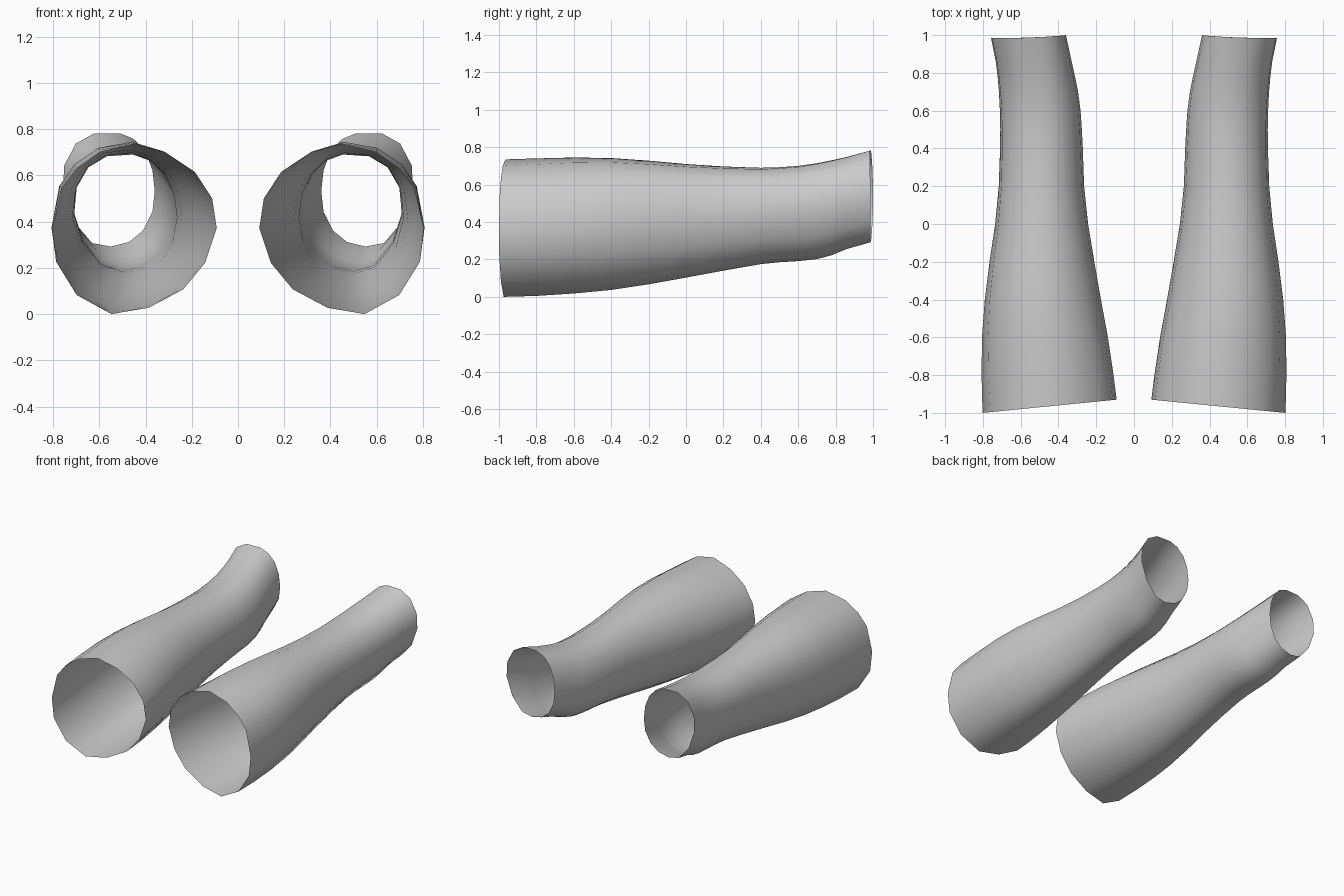
import bpy, bmesh

if "Cube" in bpy.data.objects:
    bpy.data.objects.remove(bpy.data.objects["Cube"])

# Cross-sections (x, z) of the wide front opening and the narrow back opening
FRONT = [(.55, .003), (.39, .03), (.24, .11), (.145, .225), (.095, .375),
         (.115, .505), (.19, .62), (.31, .70), (.455, .74), (.60, .705),
         (.70, .635), (.765, .55), (.805, .375), (.79, .23), (.70, .085)]
BACK = [(.55, .29), (.47, .31), (.41, .36), (.37, .44), (.36, .53),
        (.37, .62), (.40, .70), (.45, .755), (.51, .78), (.62, .78),
        (.70, .735), (.75, .64), (.755, .53), (.71, .40), (.63, .305)]

# Stations along the sleeve: y, inner x, outer x, bottom z, top z
STATIONS = [(-1.0, .092, .802, .000, .735), (-.8, .108, .807, .005, .74),
            (-.6, .138, .805, .018, .745), (-.4, .175, .79, .037, .742),
            (-.2, .21, .765, .067, .728), (0, .243, .735, .103, .71),
            (.2, .264, .716, .14, .697), (.4, .271, .709, .175, .69),
            (.5, .276, .708, .185, .693), (.6, .283, .71, .191, .70),
            (.7, .296, .715, .202, .714), (.78, .312, .722, .223, .73),
            (.86, .33, .732, .256, .748), (1.0, .36, .757, .292, .782)]


def unit(values):
    lo, hi = min(values), max(values)
    return [(v - lo) / (hi - lo) for v in values]


def section(t):
    """Blend the two openings, normalised to a unit box."""
    f = list(zip(*(unit(c) for c in zip(*FRONT))))
    b = list(zip(*(unit(c) for c in zip(*BACK))))
    mix = [[p[i] * (1 - t) + q[i] * t for p, q in zip(f, b)] for i in (0, 1)]
    return list(zip(unit(mix[0]), unit(mix[1])))


def sleeve(name, side):
    bm = bmesh.new()
    rings = []
    last = len(STATIONS) - 1
    for k, (y, xi, xo, zb, zt) in enumerate(STATIONS):
        ring = []
        for u, v in section((y + 1) / 2):
            dy = 0
            if k == 0:       # slanted front opening
                dy = .07 * (1 - u)
            elif k == last:  # slightly slanted back opening
                dy = -.014 * u - .006 * (2 * v - 1) ** 2
            ring.append(bm.verts.new((side * (xi + (xo - xi) * u), y + dy,
                                      zb + (zt - zb) * v)))
        rings.append(ring)
    n = len(FRONT)
    for a, b in zip(rings, rings[1:]):
        for i in range(n):
            j = (i + 1) % n
            quad = [a[i], a[j], b[j], b[i]]
            # keep normals facing outward on both sides
            face = bm.faces.new(quad if side < 0 else quad[::-1])
            face.smooth = True
    bm.normal_update()
    # bottom strip must face down
    if rings and sum(f.normal.z * (f.calc_center_median().z - .4) for f in bm.faces) < 0:
        bmesh.ops.reverse_faces(bm, faces=bm.faces[:])
    mesh = bpy.data.meshes.new(name)
    bm.to_mesh(mesh)
    bm.free()
    obj = bpy.data.objects.new(name, mesh)
    bpy.context.collection.objects.link(obj)


# Mirrored pair of open sleeves
sleeve("right_sleeve", 1)
sleeve("left_sleeve", -1)
